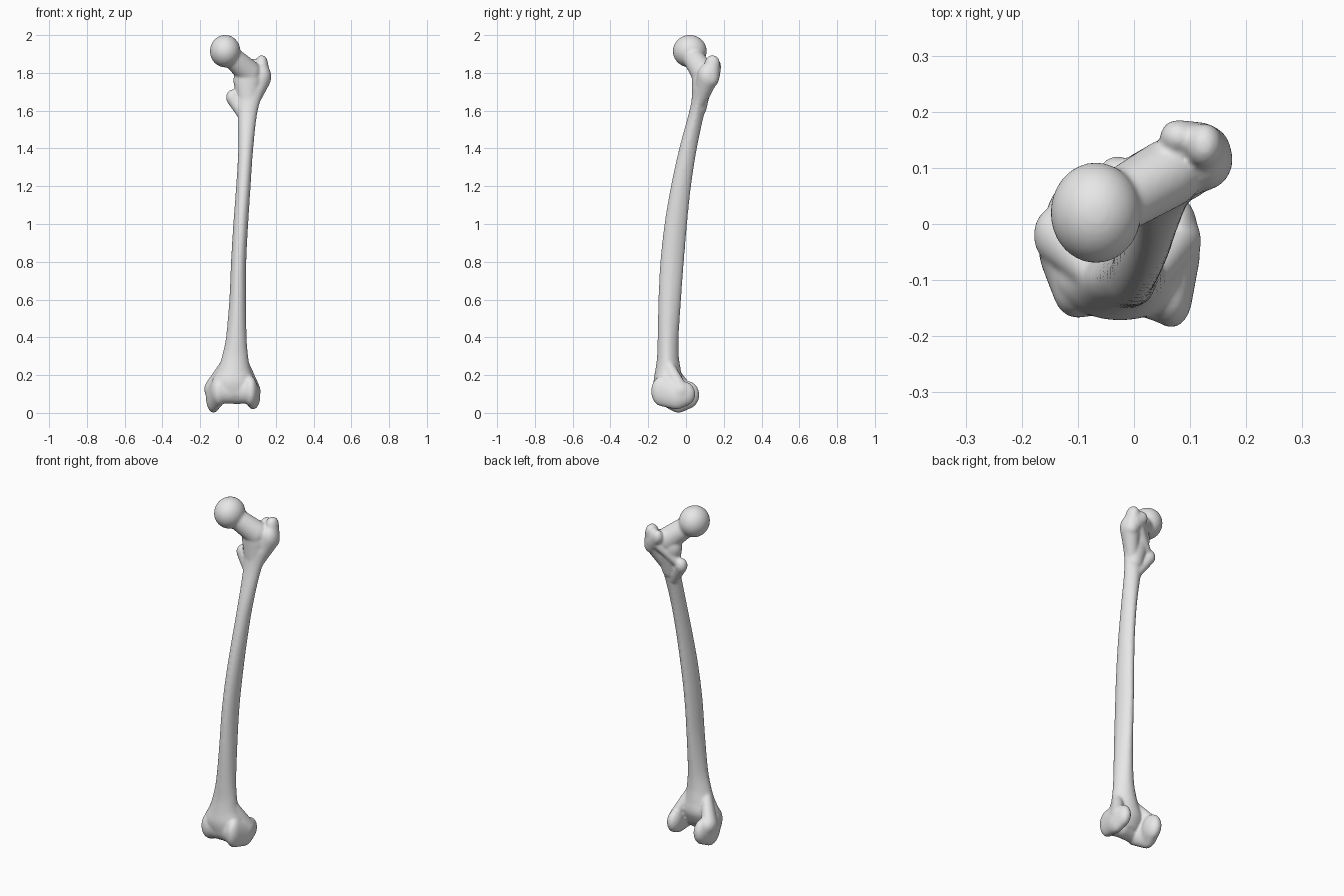
import bpy, bmesh, math
from mathutils import Vector, Matrix

cube = bpy.data.objects.get("Cube")
if cube:
    bpy.data.objects.remove(cube)

bone_grey = bpy.data.materials.new("bone_grey")
bone_grey.use_nodes = True
bone_grey.diffuse_color = (0.8, 0.8, 0.8, 1)
bone_grey.node_tree.nodes["Principled BSDF"].inputs["Base Color"].default_value = (0.8, 0.8, 0.8, 1)

bm = bmesh.new()


def blend(*balls):
    """Closed convex skin around ellipsoids given as (centre, radii)."""
    part = bmesh.new()
    for centre, radii in balls:
        if not isinstance(radii, tuple):
            radii = (radii,) * 3
        place = Matrix.Translation(centre) @ Matrix.Diagonal((*radii, 1))
        bmesh.ops.create_uvsphere(part, u_segments=32, v_segments=20, radius=1, matrix=place)
    if len(balls) > 1:
        bmesh.ops.delete(part, geom=part.faces[:], context='FACES_ONLY')
        hull = bmesh.ops.convex_hull(part, input=part.verts[:])
        loose = {g for g in hull["geom_interior"] + hull["geom_unused"]
                 if isinstance(g, bmesh.types.BMVert)}
        bmesh.ops.delete(part, geom=list(loose), context='VERTS')
    bmesh.ops.recalc_face_normals(part, faces=part.faces[:])
    add(part)


def add(part):
    mesh = bpy.data.meshes.new("part")
    part.to_mesh(mesh)
    part.free()
    bm.from_mesh(mesh)
    bpy.data.meshes.remove(mesh)


def spline(rows, steps):
    """Smooth curve through the rows."""
    rows = [Vector(r) for r in rows]
    out = []
    for i in range(len(rows) - 1):
        p, a, b, n = rows[max(i - 1, 0)], rows[i], rows[i + 1], rows[min(i + 2, len(rows) - 1)]
        for s in range(steps):
            t = s / steps
            out.append(a + (b - p) * t * 0.5 + (p * 2 - a * 5 + b * 4 - n) * t * t * 0.5
                       + (a * 3 - p - b * 3 + n) * t ** 3 * 0.5)
    return out + [rows[-1]]


# Bowed shaft: height, right, left, front and back edge of each section
sections = [
    (0.09, -0.12, 0.08, -0.16, -0.05),
    (0.16, -0.14, 0.09, -0.172, -0.02),
    (0.23, -0.107, 0.065, -0.162, -0.028),
    (0.3, -0.085, 0.054, -0.153, -0.038),
    (0.4, -0.064, 0.046, -0.15, -0.039),
    (0.6, -0.046, 0.043, -0.146, -0.026),
    (0.8, -0.037, 0.044, -0.136, -0.011),
    (1.0, -0.025, 0.054, -0.114, 0.006),
    (1.2, -0.01, 0.067, -0.08, 0.027),
    (1.4, 0.001, 0.081, -0.036, 0.058),
    (1.6, 0.0, 0.105, 0.018, 0.1),
    (1.72, -0.015, 0.145, 0.04, 0.13),
]
shaft = bmesh.new()
loops = []
for row in spline(sections, 6):
    z, right, left, front, back = [row[i] for i in range(5)]
    loop = []
    for k in range(32):
        c, s = math.cos(k * math.tau / 32), math.sin(k * math.tau / 32)
        pinch = 1 - 0.16 * max(s, 0)  # ridge along the back
        loop.append(shaft.verts.new(((left + right) / 2 + (left - right) / 2 * c * pinch,
                                     (front + back) / 2 + (back - front) / 2 * s, z)))
    loops.append(loop)
for low, high in zip(loops, loops[1:]):
    for k in range(32):
        j = (k + 1) % 32
        shaft.faces.new((low[k], low[j], high[j], high[k]))
shaft.faces.new(loops[0])
shaft.faces.new(loops[-1])
bmesh.ops.recalc_face_normals(shaft, faces=shaft.faces[:])
add(shaft)

# Ball head and neck
blend(((-0.068, 0.02, 1.915), (0.081, 0.09, 0.086)))
blend(((-0.035, 0.035, 1.885), 0.056), ((0.06, 0.09, 1.8), (0.06, 0.062, 0.07)))
blend(((0.05, 0.085, 1.76), (0.075, 0.055, 0.08)), ((0.055, 0.07, 1.62), (0.045, 0.04, 0.05)))

# Greater trochanter with its raised tip and rear knob
blend(((0.125, 0.115, 1.78), (0.051, 0.055, 0.07)), ((0.08, 0.075, 1.65), 0.034))
blend(((0.125, 0.14, 1.852), (0.033, 0.04, 0.042)), ((0.13, 0.125, 1.77), (0.044, 0.05, 0.05)))
blend(((0.078, 0.155, 1.835), (0.032, 0.031, 0.04)), ((0.12, 0.145, 1.8), (0.035, 0.036, 0.06)))

# Crest and lesser trochanter
blend(((0.09, 0.145, 1.79), 0.028), ((-0.015, 0.088, 1.68), 0.026))
blend(((-0.03, 0.087, 1.67), (0.034, 0.034, 0.042)), ((0.03, 0.065, 1.57), 0.028))

# Inner condyle
blend(((-0.1, -0.115, 0.115), (0.045, 0.053, 0.075)), ((-0.13, -0.04, 0.085), (0.04, 0.07, 0.085)))
blend(((-0.13, -0.04, 0.085), (0.04, 0.07, 0.085)), ((-0.115, 0.005, 0.095), (0.042, 0.066, 0.074)))
blend(((-0.142, -0.02, 0.125), (0.037, 0.05, 0.05)), ((-0.07, -0.09, 0.25), 0.03))

# Outer condyle
blend(((0.066, -0.128, 0.115), (0.038, 0.057, 0.08)), ((0.08, -0.05, 0.09), (0.038, 0.065, 0.072)))
blend(((0.08, -0.05, 0.09), (0.038, 0.065, 0.072)), ((0.075, -0.01, 0.1), (0.038, 0.06, 0.065)))
blend(((0.09, -0.03, 0.115), (0.03, 0.045, 0.045)), ((0.035, -0.09, 0.25), 0.028))

# Grooved bridge between the condyles
blend(((-0.09, -0.115, 0.115), (0.04, 0.05, 0.065)), ((0.0, -0.105, 0.115), (0.03, 0.055, 0.068)))
blend(((0.06, -0.125, 0.115), (0.035, 0.055, 0.065)), ((0.0, -0.105, 0.115), (0.03, 0.055, 0.068)))

mesh = bpy.data.meshes.new("thigh_bone")
bm.to_mesh(mesh)
bm.free()
mesh.materials.append(bone_grey)
bone = bpy.data.objects.new("thigh_bone", mesh)
bpy.context.collection.objects.link(bone)

# Fuse the parts into one soft surface
fuse = bone.modifiers.new("fuse", 'REMESH')
fuse.mode = 'VOXEL'
fuse.voxel_size = 0.006
fuse.use_smooth_shade = True
soften = bone.modifiers.new("soften", 'SMOOTH')
soften.factor = 0.5
soften.iterations = 14
